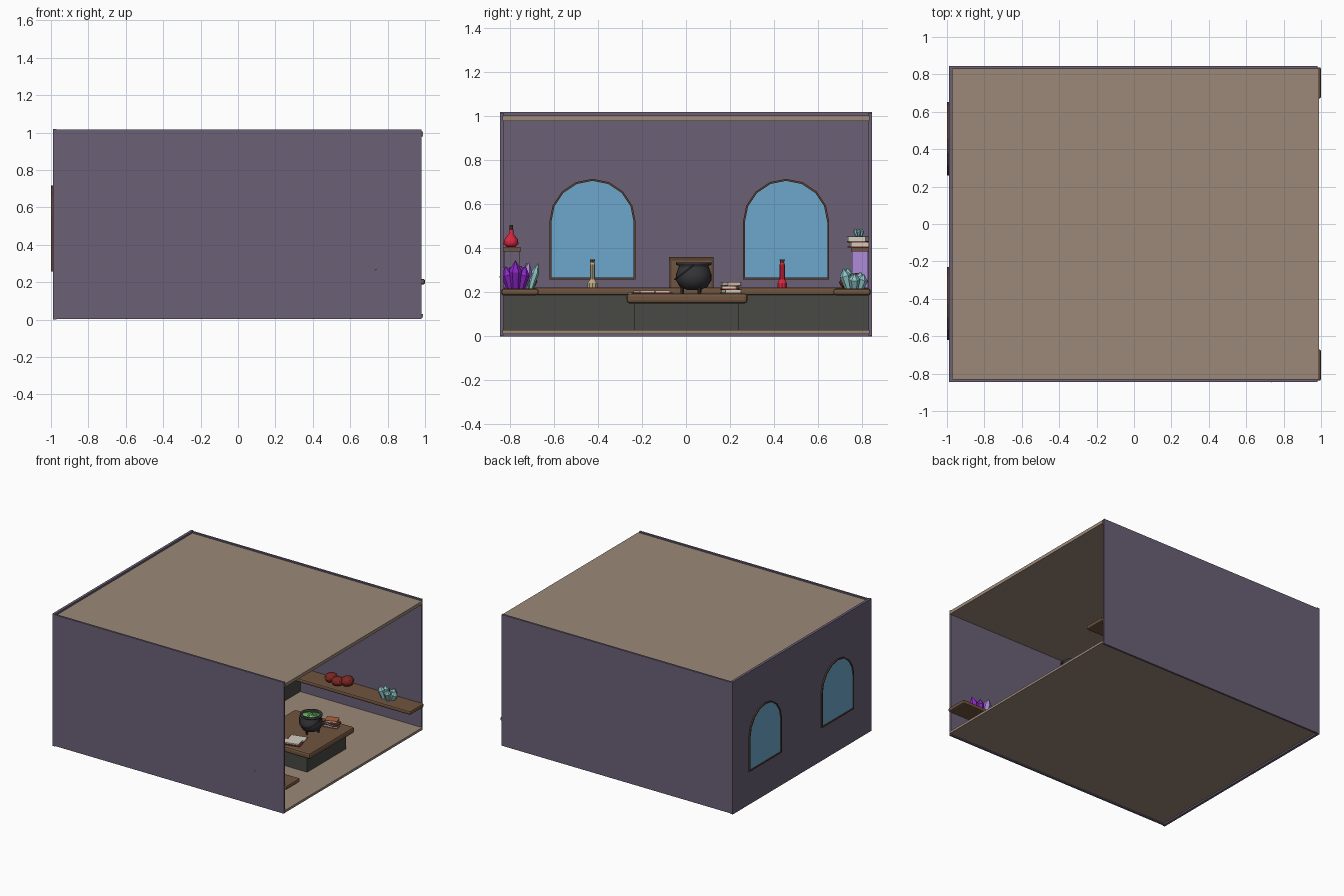
import bpy, bmesh, random
from math import pi, cos, sin
from mathutils import Vector, Matrix

if "Cube" in bpy.data.objects:
    bpy.data.objects.remove(bpy.data.objects["Cube"])

random.seed(4)

def mat(name, r, g, b):
    m = bpy.data.materials.new(name)
    m.diffuse_color = (r, g, b, 1)
    m.use_nodes = True
    m.node_tree.nodes["Principled BSDF"].inputs["Base Color"].default_value = m.diffuse_color
    return m

WALL = mat("plum_wall", .145, .117, .18)
TAN = mat("tan_boards", .33, .25, .19)
GLASS = mat("sky_glass", .15, .39, .60)
WOOD = mat("wood", .16, .09, .05)
TRIM = mat("dark_wood", .10, .05, .03)
STONE = mat("dark_cabinet", .065, .068, .058)
IRON = mat("iron", .035, .035, .04)
GREEN = mat("brew", .16, .50, .14)
RED = mat("red_liquid", .70, .02, .05)
MAROON = mat("maroon", .20, .02, .015)
PURPLE = mat("purple_crystal", .28, .02, .60)
LILAC = mat("lilac", .42, .26, .70)
TEAL = mat("pale_crystal", .27, .55, .56)
PAPER = mat("paper", .65, .62, .55)
ORANGE = mat("book_cover", .42, .12, .05)
SAND = mat("sand_liquid", .50, .40, .24)

def finish(name, bm, material, smooth=False):
    bmesh.ops.recalc_face_normals(bm, faces=bm.faces)
    me = bpy.data.meshes.new(name)
    bm.to_mesh(me)
    bm.free()
    me.materials.append(material)
    for p in me.polygons:
        p.use_smooth = smooth
    ob = bpy.data.objects.new(name, me)
    bpy.context.collection.objects.link(ob)
    return ob

def box(name, lo, hi, material, bevel=0, turn=0):
    lo, hi = Vector(lo), Vector(hi)
    bm = bmesh.new()
    bmesh.ops.create_cube(bm, size=1, matrix=Matrix.Translation((lo + hi) / 2)
                          @ Matrix.Rotation(turn, 4, 'Z')
                          @ Matrix.Diagonal((*(hi - lo), 1)))
    if bevel:
        bmesh.ops.bevel(bm, geom=bm.edges[:], offset=bevel, segments=2,
                        profile=.5, affect='EDGES')
    return finish(name, bm, material)

def lathe(name, profile, at, material, sides=16):
    bm = bmesh.new()
    rings = [[bm.verts.new((at[0] + r * cos(2 * pi * i / sides),
                            at[1] + r * sin(2 * pi * i / sides), at[2] + z))
              for i in range(sides)] for r, z in profile]
    for a, b in zip(rings, rings[1:]):
        for i in range(sides):
            j = (i + 1) % sides
            bm.faces.new((a[i], a[j], b[j], b[i]))
    bm.faces.new(rings[0])
    bm.faces.new(rings[-1])
    return finish(name, bm, material, sides > 10)

def arch(y, half, bottom, spring, n=8):
    return [(y - half, bottom), (y + half, bottom)] + [
        (y + half * cos(pi * i / n), spring + half * sin(pi * i / n)) for i in range(n + 1)]

def window(y):
    # glass pane
    inner, outer = arch(y, .187, .267, .52), arch(y, .196, .258, .52)
    bm = bmesh.new()
    for x in (-.994, -.962):
        bm.faces.new([bm.verts.new((x, *p)) for p in inner])
    finish("window_glass", bm, GLASS)
    # frame ring
    bm = bmesh.new()
    loops = [[bm.verts.new((x, *p)) for p in pts]
             for x, pts in ((-1, inner), (-1, outer), (-.952, outer), (-.952, inner))]
    n = len(inner)
    for k in range(4):
        a, b = loops[k], loops[(k + 1) % 4]
        for i in range(n):
            j = (i + 1) % n
            bm.faces.new((a[i], a[j], b[j], b[i]))
    finish("window_frame", bm, TRIM)

def crystal(at, h, r, lean, material):
    bm = bmesh.new()
    m = (Matrix.Translation(at) @ Matrix.Rotation(lean[0], 4, 'X')
         @ Matrix.Rotation(lean[1], 4, 'Y'))
    for r1, r2, z0, z1 in ((.7, 1, 0, .65), (1, .05, .65, 1)):
        bmesh.ops.create_cone(bm, cap_ends=True, segments=6, radius1=r * r1, radius2=r * r2,
                              depth=h * (z1 - z0),
                              matrix=m @ Matrix.Translation((0, 0, h * (z0 + z1) / 2)))
    finish("crystal", bm, material)

def cluster(x, y, z, mats, h, r, n=5):
    for i in range(n):
        a = 2 * pi * i / n
        k = random.uniform(.65, 1)
        crystal((x + r * cos(a), y + r * sin(a) * .7, z), h * k, r * .75,
                (-.3 * sin(a), .35 * cos(a)), mats[i % len(mats)])

def blob(name, at, scale, material):
    bm = bmesh.new()
    bmesh.ops.create_icosphere(bm, subdivisions=2, radius=1,
                               matrix=Matrix.Translation(at) @ Matrix.Diagonal((*scale, 1)))
    return finish(name, bm, material)

def book(x, y, z, turn, cover, sx=.06, sy=.045, h=.016):
    box("book_cover_bottom", (x - sx, y - sy, z), (x + sx, y + sy, z + .003), cover, turn=turn)
    box("book_pages", (x - sx + .005, y - sy + .005, z + .003),
        (x + sx - .005, y + sy - .005, z + h - .003), PAPER, turn=turn)
    box("book_cover_top", (x - sx, y - sy, z + h - .003), (x + sx, y + sy, z + h), cover, turn=turn)

def bottle(x, y, z, s, liquid):
    lathe("bottle_body", [(.022 * s, 0), (.022 * s, .02 * s), (.012 * s, .035 * s), (.012 * s, .1 * s),
                          (.009 * s, .108 * s)], (x, y, z), liquid, 10)
    lathe("bottle_stopper", [(.008 * s, .108 * s), (.012 * s, .122 * s)], (x, y, z), WOOD, 8)

# room shell, open on the right
box("floor", (-.975, -.835, .012), (.99, .835, .03), TAN)
box("ceiling", (-.975, -.835, .98), (.99, .835, 1.005), TAN)
box("back_wall", (-.99, -.845, 0), (-.97, .845, 1.02), WALL)
for s in (-1, 1):
    box("side_wall", (-.985, min(s * .845, s * .83), .004), (.982, max(s * .845, s * .83), 1.015), WALL)
for y in (-.425, .455):
    window(y)

# side shelves
for s in (-1, 1):
    box("side_shelf", (-.08, min(s * .67, s * .838), .187), (1, max(s * .67, s * .838), .217), WOOD, .01)

# counter across the room
box("counter_base", (-.37, -.83, .03), (-.05, .83, .19), STONE)
box("counter_top", (-.4, -.83, .188), (-.02, .83, .222), WOOD, .008)

# front table
box("table_base", (.33, -.235, .03), (.755, .24, .152), STONE)
box("table_top", (.29, -.27, .15), (.80, .28, .196), WOOD, .014)

# end racks on the counter
for s, m in ((-1, WALL), (1, LILAC)):
    ylo, yhi = sorted((s * .75, s * .83))
    box("rack_back", (-.37, ylo + .004, .222), (-.15, yhi - .004, .386), m)
    box("rack_board", (-.38, ylo, .385), (-.1, yhi, .405), WOOD)

# flask on the left rack
lathe("flask", [(.02, 0), (.034, .015), (.03, .035), (.01, .06), (.01, .08)], (-.2, -.795, .407), RED, 12)
lathe("flask_stopper", [(.008, .08), (.008, .1)], (-.2, -.795, .407), TRIM, 8)
# books and crystal on the right rack
book(-.2, .785, .405, .1, MAROON, h=.025)
book(-.2, .785, .43, -.15, WOOD, h=.025)
cluster(-.2, .785, .455, (TEAL,), .05, .014, 3)

# counter goods: bottles and a wooden chest
bottle(-.2, -.425, .222, 1.05, SAND)
bottle(-.2, .437, .222, 1.05, RED)
box("chest", (-.3, -.072, .222), (-.17, .118, .35), WOOD)
box("chest_lid", (-.305, -.078, .345), (-.165, .126, .36), TRIM)
for y in (-.075, .115):
    box("chest_strap", (-.305, y, .222), (-.165, y + .01, .348), TRIM)

# cauldron
C = (.6, .035, .2)
lathe("cauldron", [(.03, .012), (.062, .024), (.08, .055), (.081, .08), (.07, .112), (.066, .12),
                   (.08, .127), (.08, .137), (.064, .137), (.062, .118)], C, IRON, 24)
lathe("brew", [(.064, .122), (.064, .128)], C, GREEN, 24)
for i in range(6):
    a = i * 2.2
    r = .014 + .006 * i
    blob("bubble", (C[0] + r * cos(a), C[1] + r * sin(a), .328), (.011, .011, .009), GREEN)
for i in range(3):
    a = 2 * pi * i / 3 + .5
    lathe("cauldron_leg", [(.007, -.004), (.008, .015), (.012, .045)],
          (C[0] + .052 * cos(a), C[1] + .052 * sin(a), C[2]), IRON, 8)
# carrying handle hanging over one side
cu = bpy.data.curves.new("cauldron_handle", 'CURVE')
cu.dimensions = '3D'
cu.bevel_depth = .004
cu.bevel_resolution = 1
cu.materials.append(IRON)
sp = cu.splines.new('POLY')
sp.points.add(12)
for i, p in enumerate(sp.points):
    t = pi * i / 12
    p.co = (C[0] + .083 * cos(t), C[1] - .085 * sin(t), .325 - .065 * sin(t), 1)
bpy.context.collection.objects.link(bpy.data.objects.new("cauldron_handle", cu))

# open book, loose sheet and stacked books on the table
box("open_book_cover", (.53, -.235, .196), (.66, -.075, .2), MAROON, turn=.25)
for y in (-.19, -.12):
    box("open_book_page", (.535, y - .034, .2), (.655, y + .034, .209), PAPER, turn=.25)
box("loose_sheet", (.42, -.255, .196), (.52, -.18, .2), PAPER, turn=-.3)
book(.66, .205, .196, .2, WOOD, .055, .04, .018)
book(.66, .2, .214, -.1, MAROON, .05, .038, .016)
book(.66, .205, .23, .35, ORANGE, .045, .035, .018)

# right shelf goods
for x, y, t in ((.26, .765, .03), (.33, .745, .028), (.39, .775, .033)):
    blob("red_gourd", (x, y, .217 + t), (.048, .05, t + .006), MAROON)
cluster(.75, .765, .215, (TEAL,), .105, .035)

# left shelf goods
cluster(.75, -.775, .215, (PURPLE, PURPLE, LILAC), .15, .038, 7)
cluster(.4, -.725, .215, (TEAL,), .13, .024, 4)
blob("brown_sack", (.2, -.735, .25), (.06, .06, .042), WOOD)
